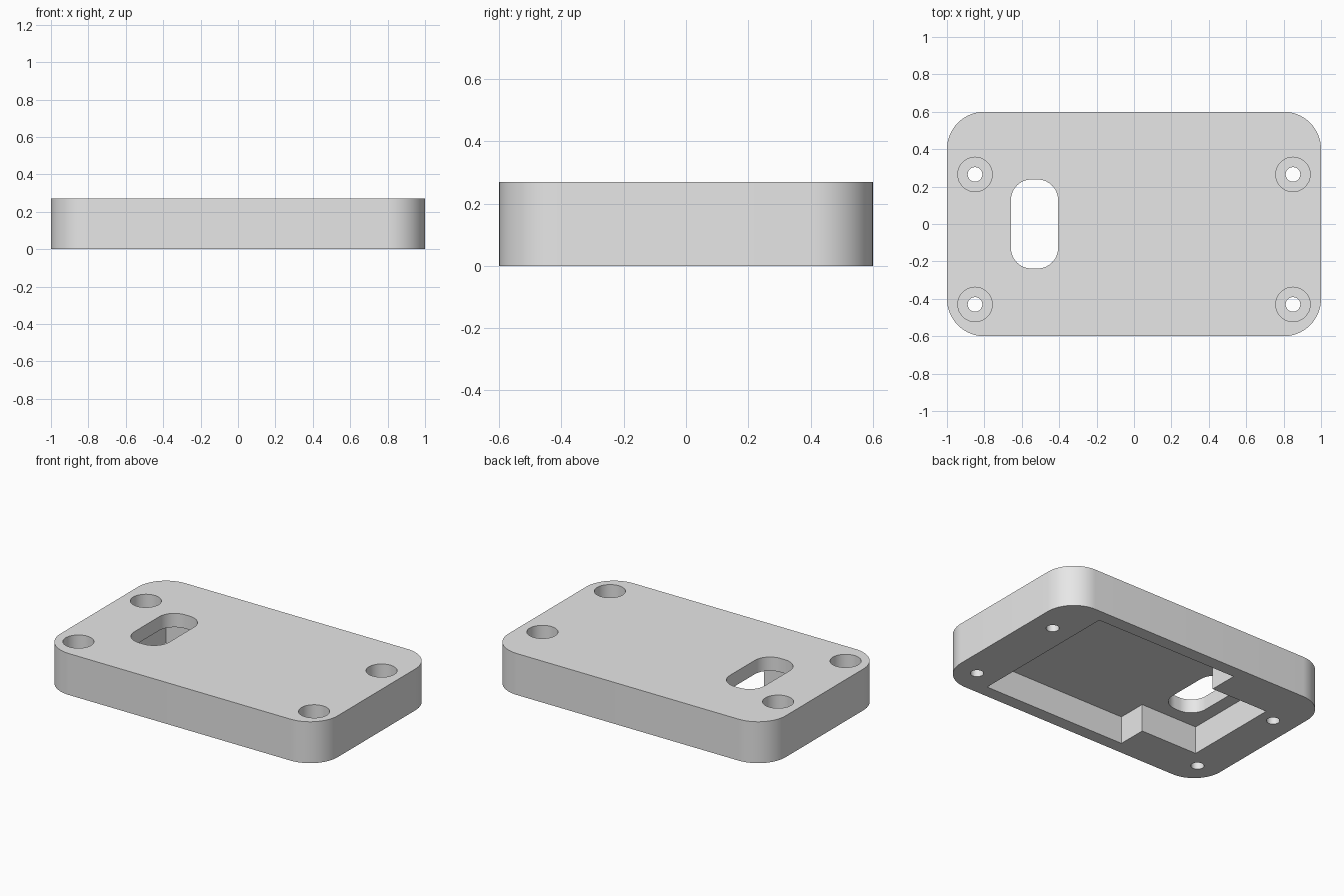
import bpy
import bmesh
from math import cos, sin, pi

cube = bpy.data.objects.get("Cube")
if cube:
    bpy.data.objects.remove(cube, do_unlink=True)

HEIGHT = 0.27
ROOF = 0.18          # underside of the roof, top of the pocket
SEAT = 0.10          # floor of the screw-head recesses

grey = bpy.data.materials.new("light grey")
grey.use_nodes = True
grey.diffuse_color = (0.8, 0.8, 0.8, 1)
grey.node_tree.nodes["Principled BSDF"].inputs["Base Color"].default_value = (0.8, 0.8, 0.8, 1)


def rounded(cx, cy, hx, hy, r, steps=16):
    """Counter-clockwise outline of a rounded rectangle."""
    points = []
    for quarter, (sx, sy) in enumerate([(1, 1), (-1, 1), (-1, -1), (1, -1)]):
        for i in range(steps + 1):
            a = (quarter + i / steps) * pi / 2
            points.append((cx + sx * (hx - r) + r * cos(a),
                           cy + sy * (hy - r) + r * sin(a)))
    return points


def circle(cx, cy, r, n=48):
    return [(cx + r * cos(2 * pi * i / n), cy + r * sin(2 * pi * i / n)) for i in range(n)]


def prism(name, outline, z0, z1):
    """Extrude a flat outline from z0 to z1."""
    bm = bmesh.new()
    face = bm.faces.new([bm.verts.new((x, y, z0)) for x, y in outline])
    top = bmesh.ops.extrude_face_region(bm, geom=[face])["geom"]
    bmesh.ops.translate(bm, vec=(0, 0, z1 - z0),
                        verts=[v for v in top if isinstance(v, bmesh.types.BMVert)])
    bmesh.ops.recalc_face_normals(bm, faces=bm.faces)
    mesh = bpy.data.meshes.new(name)
    bm.to_mesh(mesh)
    bm.free()
    mesh.materials.append(grey)
    obj = bpy.data.objects.new(name, mesh)
    bpy.context.collection.objects.link(obj)
    return obj


def cut(target, cutter):
    """Subtract the cutter from the target, then discard it."""
    cutter.hide_render = True
    mod = target.modifiers.new("cut", 'BOOLEAN')
    mod.operation = 'DIFFERENCE'
    mod.solver = 'EXACT'
    mod.object = cutter
    bpy.context.view_layer.objects.active = target
    bpy.ops.object.modifier_apply(modifier=mod.name)
    bpy.data.objects.remove(cutter, do_unlink=True)


# Rounded cover block
cover = prism("enclosure_cover", rounded(0, 0, 1, 0.6, 0.2), 0, HEIGHT)

# Stepped pocket open at the bottom: wide bay plus a narrower bay
half = [(0.70, 0.515), (-0.335, 0.515), (-0.335, 0.324), (-0.747, 0.324)]
pocket = half + [(x, -y) for x, y in reversed(half)]
cut(cover, prism("pocket_cutter", pocket, -0.1, ROOF))

# Rounded slot through the roof
cut(cover, prism("slot_cutter", rounded(-0.532, 0, 0.126, 0.238, 0.11), 0.1, HEIGHT + 0.1))

# Counterbored screw holes
for x in (-0.85, 0.85):
    for y in (-0.43, 0.265):
        cut(cover, prism("recess_cutter", circle(x, y, 0.092), SEAT, HEIGHT + 0.1))
        cut(cover, prism("hole_cutter", circle(x, y, 0.039), -0.1, HEIGHT))

# Smooth curved walls, crisp edges
bpy.ops.object.select_all(action='DESELECT')
cover.select_set(True)
bpy.context.view_layer.objects.active = cover
bpy.ops.object.shade_smooth_by_angle(angle=pi / 6)
